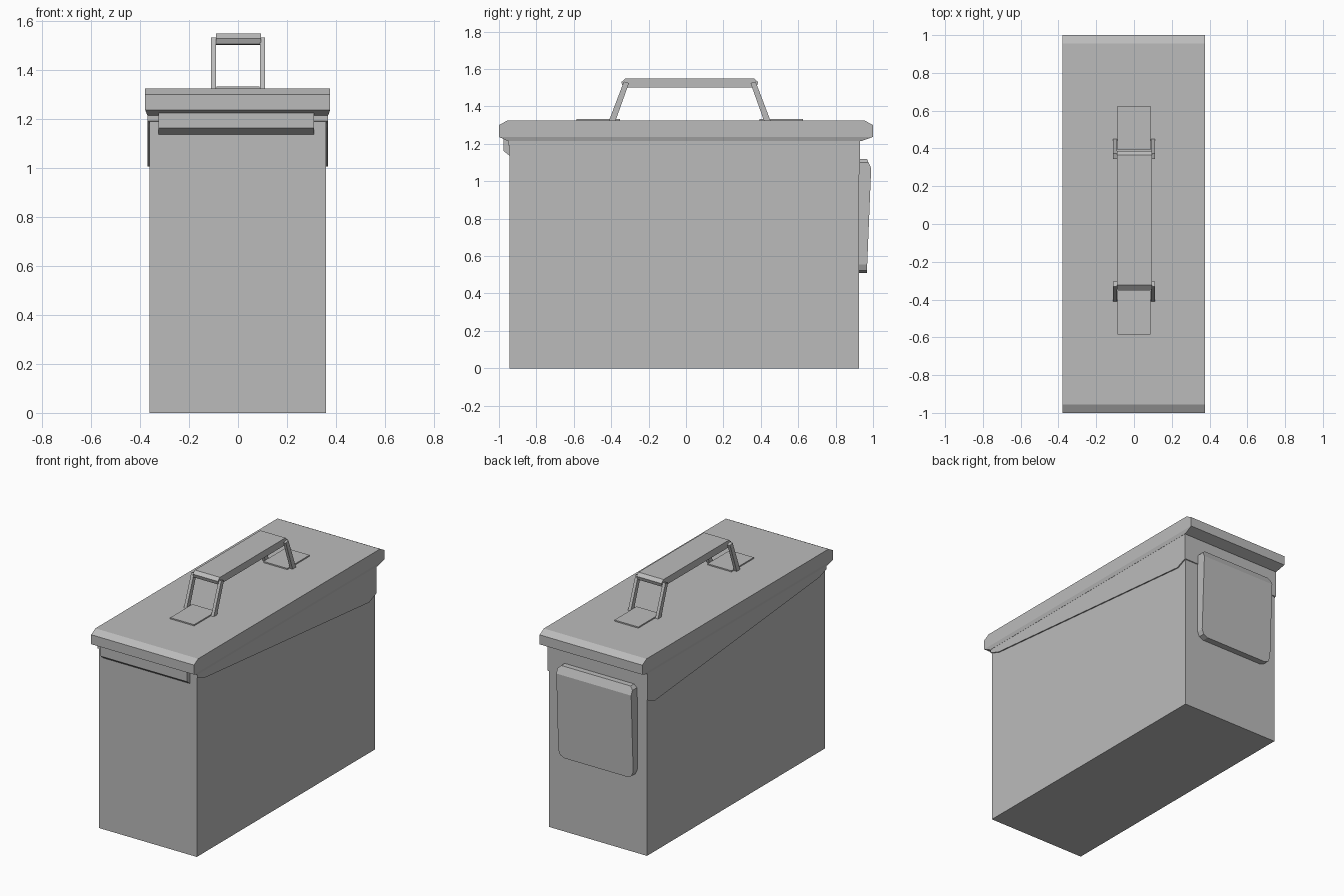
import bpy, bmesh

cube = bpy.data.objects.get("Cube")
if cube:
    bpy.data.objects.remove(cube, do_unlink=True)

# Painted steel
steel = bpy.data.materials.new("grey_steel")
steel.use_nodes = True
GREY = (0.5, 0.5, 0.5, 1)
steel.diffuse_color = GREY
steel.node_tree.nodes["Principled BSDF"].inputs["Base Color"].default_value = GREY


def finish(name, bm):
    bmesh.ops.recalc_face_normals(bm, faces=bm.faces)
    mesh = bpy.data.meshes.new(name)
    bm.to_mesh(mesh)
    bm.free()
    mesh.materials.append(steel)
    obj = bpy.data.objects.new(name, mesh)
    bpy.context.collection.objects.link(obj)
    return obj


def prism_bm(profile, x0, x1):
    """Extrude a side (y, z) outline across the width."""
    bm = bmesh.new()
    face = bm.faces.new([bm.verts.new((x0, y, z)) for y, z in profile])
    out = bmesh.ops.extrude_face_region(bm, geom=[face])
    moved = [v for v in out["geom"] if isinstance(v, bmesh.types.BMVert)]
    bmesh.ops.translate(bm, verts=moved, vec=(x1 - x0, 0, 0))
    return bm


def prism(name, profile, x0, x1):
    return finish(name, prism_bm(profile, x0, x1))


def rect(y0, y1, z0, z1):
    return [(y0, z0), (y1, z0), (y1, z1), (y0, z1)]


# Can body and the stepped skirt below the lid
prism("body", rect(-0.945, 0.925, 0, 1.225), -0.361, 0.359)
prism("skirt", [(-0.948, 1.225), (-0.948, 1.192), (-0.87, 1.165), (0.855, 1.006),
                (0.93, 1.038), (0.93, 1.225)], -0.369, 0.367)

# Lid: bevelled top ends, underside tapering in to the skirt
bm = prism_bm([(-1, 1.237), (-1, 1.3), (-0.955, 1.325), (0.955, 1.325),
               (1, 1.3), (1, 1.237)], -0.379, 0.376)
under = min(bm.faces, key=lambda f: f.calc_center_median().z)
out = bmesh.ops.extrude_face_region(bm, geom=[under])
bmesh.ops.delete(bm, geom=[under], context="FACES_ONLY")
for v in out["geom"]:
    if isinstance(v, bmesh.types.BMVert):
        v.co.x = 0.368 if v.co.x > 0 else -0.37
        v.co.y = 0.935 if v.co.y > 0 else -0.95
        v.co.z = 1.214
finish("lid", bm)

# Front hinge bar
prism("hinge_bar", [(-0.94, 1.225), (-0.977, 1.225), (-0.977, 1.163), (-0.945, 1.138),
                    (-0.94, 1.138)], -0.325, 0.31)

# Rear latch plate with clipped corners
bm = prism_bm([(0.92, 0.51), (0.967, 0.51), (0.99, 1.07), (0.967, 1.12), (0.92, 1.12)],
              -0.29, 0.26)


def corner_edges(low):
    return [e for e in bm.edges
            if abs(e.verts[0].co.x - e.verts[1].co.x) < 0.001
            and all((v.co.z < 0.6) if low else (v.co.z > 1.1) for v in e.verts)]


bmesh.ops.bevel(bm, geom=corner_edges(True), offset=0.045, offset_type="OFFSET",
                segments=2, profile=0.5, affect="EDGES")
bmesh.ops.bevel(bm, geom=corner_edges(False), offset=0.02, offset_type="OFFSET",
                segments=1, affect="EDGES")
finish("latch_plate", bm)

# Carry handle: grip, slanted arms and mounting pads
MID = 0.02
grip_half = [(0.33, 1.502), (0.358, 1.506), (0.366, 1.53), (0.344, 1.549)]
prism("handle_grip", [(MID + y, z) for y, z in grip_half]
      + [(MID - y, z) for y, z in reversed(grip_half)], -0.09, 0.094)
for end, sign in (("front", -1), ("back", 1)):
    prism(end + "_handle_pad",
          [(MID + sign * y, z) for y, z in rect(0.372, 0.606, 1.322, 1.333)], -0.088, 0.088)
    arm = [(0.397, 1.323), (0.432, 1.323), (0.36, 1.512), (0.352, 1.533), (0.325, 1.525)]
    for side, x0 in (("right", -0.11), ("left", 0.09)):
        prism(f"{end}_{side}_handle_arm", [(MID + sign * y, z) for y, z in arm], x0, x0 + 0.02)
